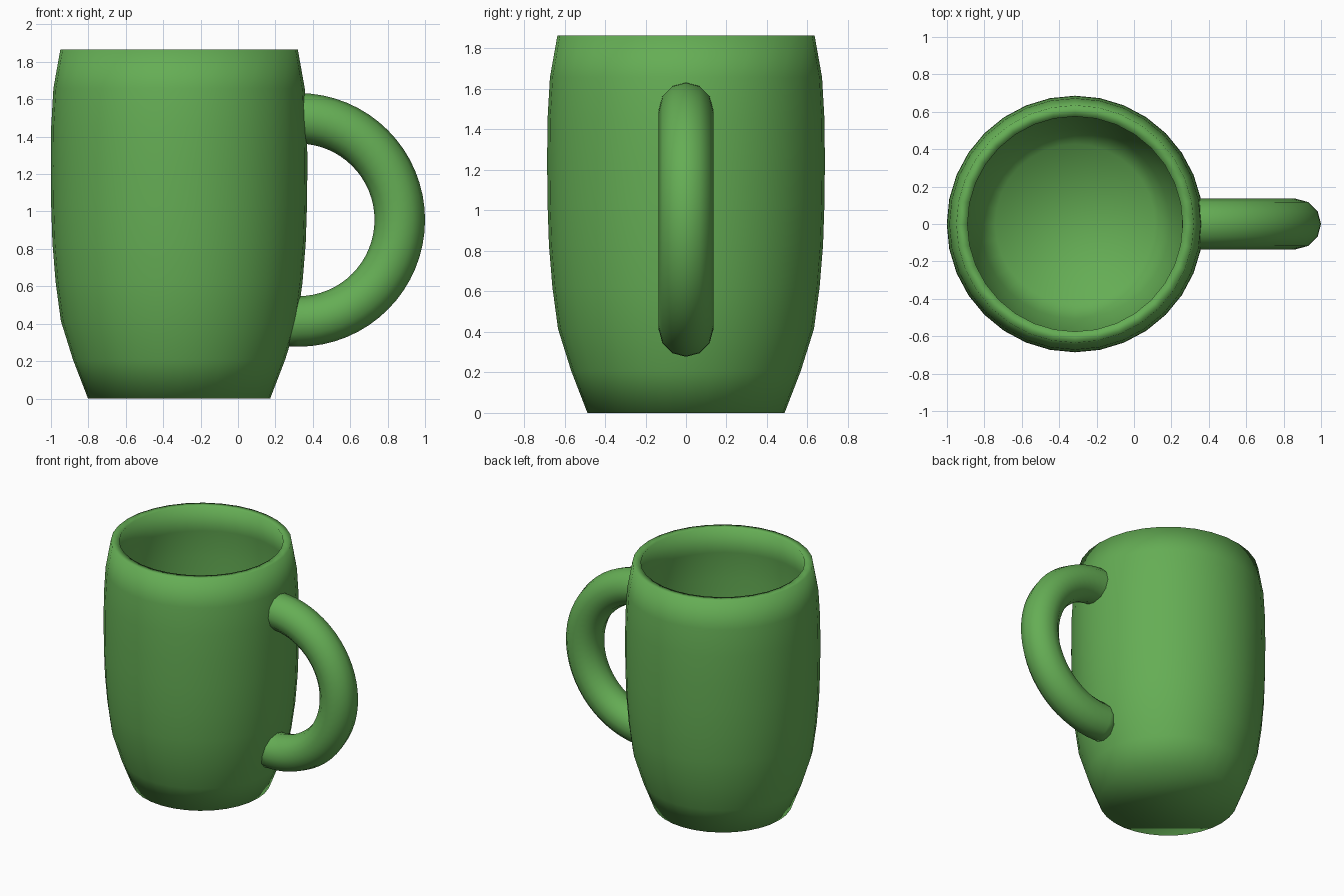
import bpy, bmesh, math

if "Cube" in bpy.data.objects:
    bpy.data.objects.remove(bpy.data.objects["Cube"])

CX = -0.315   # axis of the cup
green = bpy.data.materials.new("green")
green.diffuse_color = (0.13, 0.42, 0.09, 1)
green.use_nodes = True
green.node_tree.nodes["Principled BSDF"].inputs["Base Color"].default_value = green.diffuse_color


def skin(name, rings, close_ends=True):
    """Bridge a list of equal-length closed rings and cap both ends."""
    bm = bmesh.new()
    loops = [[bm.verts.new(p) for p in ring] for ring in rings]
    n = len(loops[0])
    for a, b in zip(loops, loops[1:]):
        for i in range(n):
            j = (i + 1) % n
            bm.faces.new((a[i], a[j], b[j], b[i]))
    if close_ends:
        bm.faces.new(loops[0][::-1])
        bm.faces.new(loops[-1])
    bmesh.ops.recalc_face_normals(bm, faces=bm.faces[:])
    mesh = bpy.data.meshes.new(name)
    bm.to_mesh(mesh)
    bm.free()
    mesh.shade_smooth()
    mesh.materials.append(green)
    obj = bpy.data.objects.new(name, mesh)
    bpy.context.collection.objects.link(obj)
    return obj


# Cup: outer wall up, over the rim, inner wall down to the floor
radii = [0.487, 0.567, 0.632, 0.660, 0.677, 0.684, 0.686, 0.684, 0.672, 0.635]
outer = [(r, 1.865 * i / 9) for i, r in enumerate(radii)]
inner = [(r - 0.06, max(z, 0.07)) for r, z in reversed(outer)]
SIDES = 32
angles = [2 * math.pi * i / SIDES for i in range(SIDES)]
skin("cup", [[(CX + r * math.cos(a), r * math.sin(a), z) for a in angles]
             for r, z in outer + inner])

# Handle: half ring with short straight ends sunk into the wall
HX, HZ, R, TUBE = 0.322, 0.955, 0.543, 0.135
STEPS = 32


def section(x_shift, t):
    ring = []
    for k in range(12):
        a = 2 * math.pi * k / 12
        d = R + TUBE * math.cos(a)
        ring.append((HX + x_shift + d * math.cos(t), TUBE * math.sin(a),
                     HZ + d * math.sin(t)))
    return ring


arc = [section(0, -math.pi / 2 + math.pi * i / STEPS) for i in range(STEPS + 1)]
skin("handle", [section(-0.065, -math.pi / 2)] + arc + [section(-0.01, math.pi / 2)])
